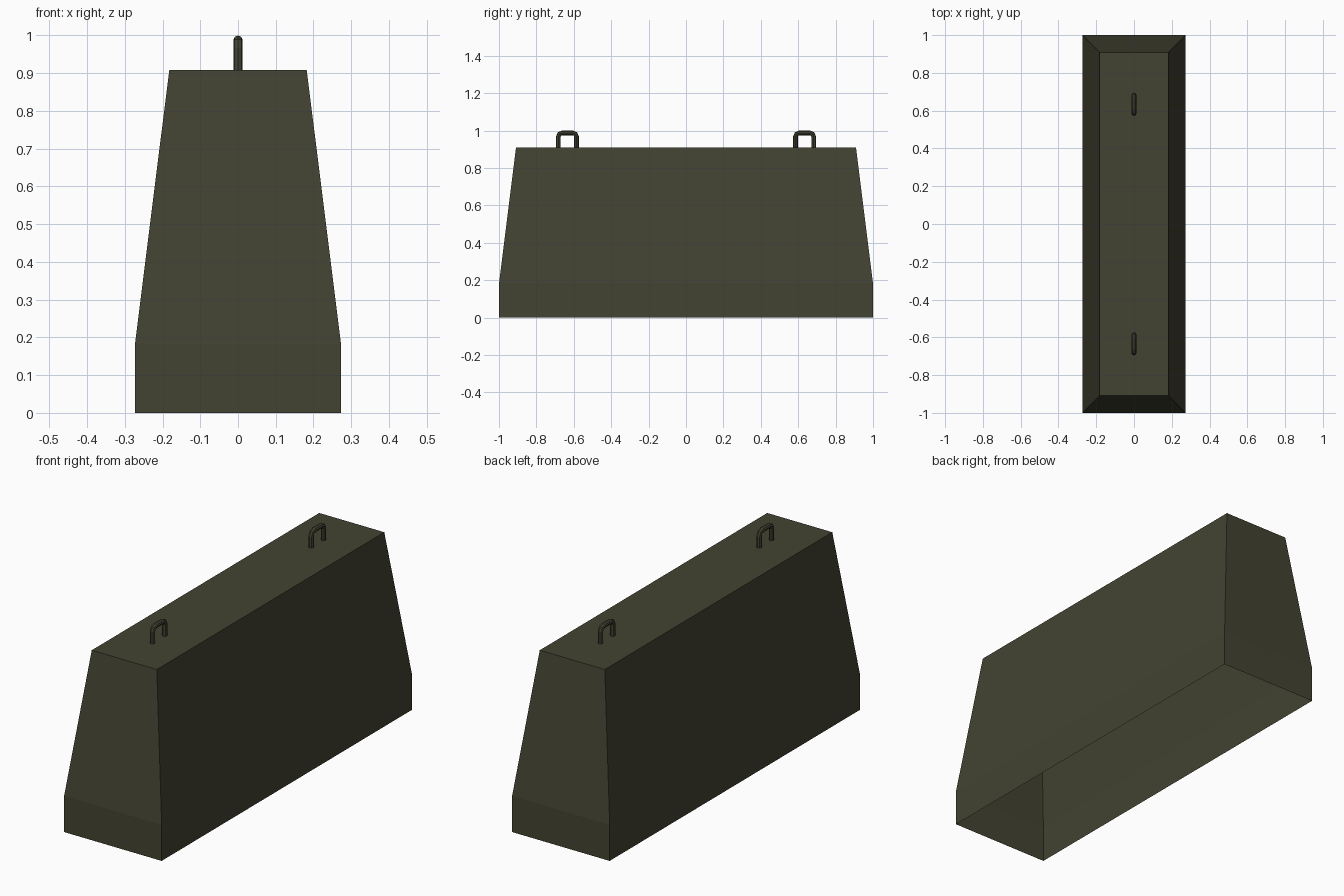
import bpy, bmesh, math
from mathutils import Vector

if "Cube" in bpy.data.objects:
    bpy.data.objects.remove(bpy.data.objects["Cube"])

def material(name, rgb):
    m = bpy.data.materials.new(name)
    m.diffuse_color = (*rgb, 1)
    m.use_nodes = True
    m.node_tree.nodes["Principled BSDF"].inputs["Base Color"].default_value = m.diffuse_color
    return m

concrete = material("olive concrete", (0.056, 0.056, 0.032))

def make_object(name, bm, mat):
    mesh = bpy.data.meshes.new(name)
    bm.to_mesh(mesh)
    bm.free()
    mesh.materials.append(mat)
    ob = bpy.data.objects.new(name, mesh)
    bpy.context.collection.objects.link(ob)
    return ob

# Barrier body: stacked rectangles, capped on top, open underneath
bm = bmesh.new()
rings = []
for hx, hy, z in [(0.273, 1.0, 0), (0.273, 1.0, 0.182), (0.182, 0.909, 0.909)]:
    rings.append([bm.verts.new((sx * hx, sy * hy, z))
                  for sx, sy in ((-1, -1), (1, -1), (1, 1), (-1, 1))])
for low, high in zip(rings, rings[1:]):
    for i in range(4):
        j = (i + 1) % 4
        bm.faces.new((low[i], low[j], high[j], high[i]))
bm.faces.new(rings[-1])
make_object("barrier_body", bm, concrete)

# Lifting loops: an eight-sided rod swept along a rounded arch
ROD, HALF, TOP, BEND, SIDES = 0.0125, 0.049, 0.9875, 0.02, 8

def lifting_loop(name, y):
    path = [(-HALF, 0.9)]
    for cy, start in ((-HALF + BEND, 180), (HALF - BEND, 90)):
        for k in range(3):
            a = math.radians(start - 45 * k)
            path.append((cy + BEND * math.cos(a), TOP - BEND + BEND * math.sin(a)))
    path.append((HALF, 0.9))
    pts = [Vector((0, y + p, z)) for p, z in path]
    bm = bmesh.new()
    rings = []
    for i, p in enumerate(pts):
        t = (pts[min(i + 1, len(pts) - 1)] - pts[max(i - 1, 0)]).normalized()
        if i in (1, len(pts) - 2):   # keep the legs straight
            t = Vector((0, 0, 1 if i == 1 else -1))
        if i in (3, 4):              # keep the top bar straight
            t = Vector((0, 1, 0))
        side = Vector((1, 0, 0))
        out = side.cross(t)
        rings.append([bm.verts.new(p + ROD * (math.cos(a) * side + math.sin(a) * out))
                      for a in (math.tau * k / SIDES for k in range(SIDES))])
    for a, b in zip(rings, rings[1:]):
        for i in range(SIDES):
            j = (i + 1) % SIDES
            bm.faces.new((a[i], a[j], b[j], b[i]))
    bmesh.ops.recalc_face_normals(bm, faces=bm.faces)
    # an open tube: make sure the outermost face points outwards
    top = max(bm.faces, key=lambda f: f.calc_center_median().z)
    if top.normal.z < 0:
        bmesh.ops.reverse_faces(bm, faces=bm.faces)
    make_object(name, bm, concrete)

lifting_loop("front_lifting_loop", -0.634)
lifting_loop("back_lifting_loop", 0.634)
